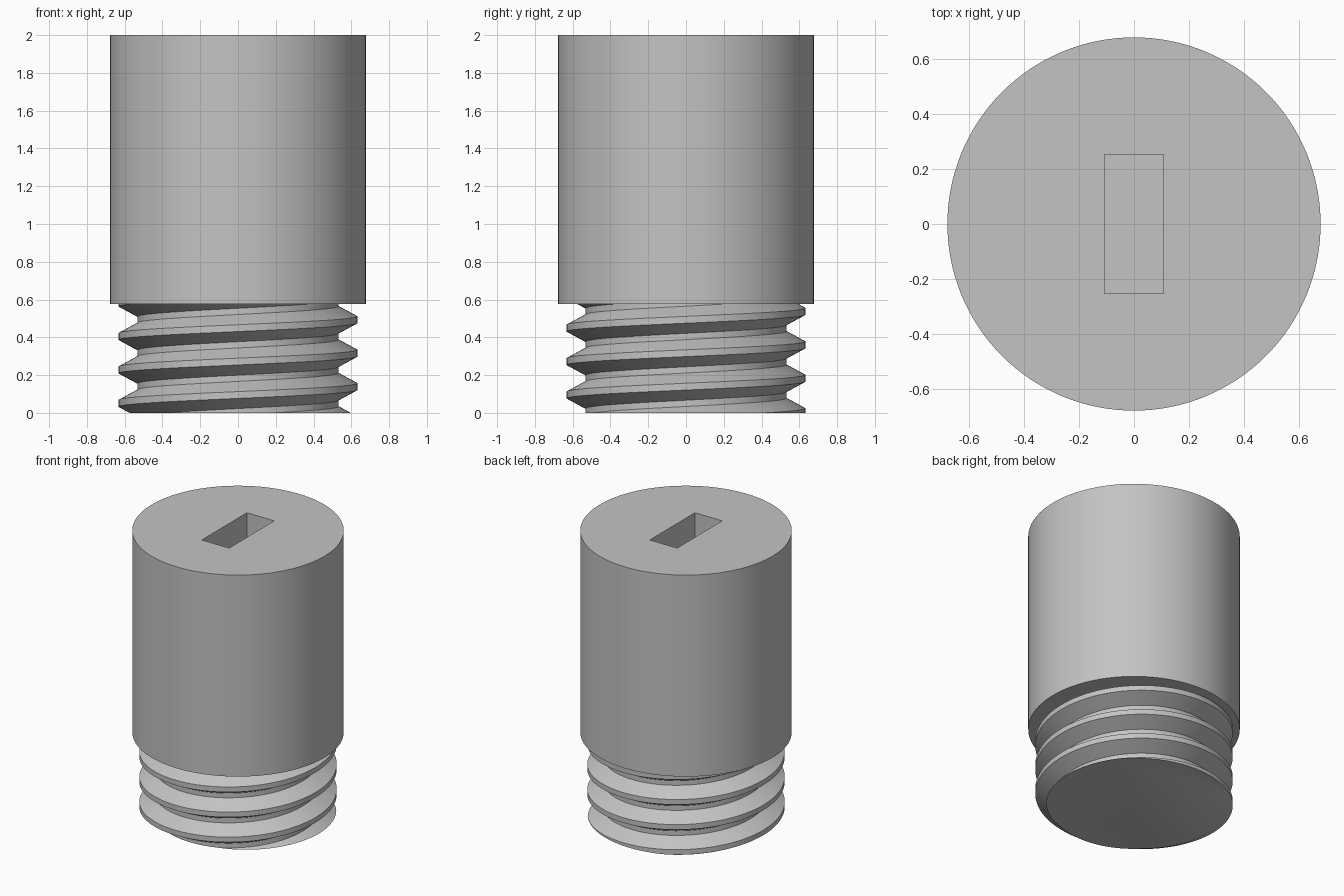
import bpy, bmesh, math
from mathutils import Vector

if "Cube" in bpy.data.objects:
    bpy.data.objects.remove(bpy.data.objects["Cube"])

steel = bpy.data.materials.new("plain grey")
steel.diffuse_color = (0.55, 0.55, 0.55, 1)
steel.use_nodes = True
steel.node_tree.nodes["Principled BSDF"].inputs["Base Color"].default_value = steel.diffuse_color

N = 128                          # segments around
R, Z0, Z1 = 0.677, 0.577, 2.0    # plain head
ROOT, CREST, PITCH = 0.532, 0.632, 0.177


def finish(bm, name):
    bmesh.ops.recalc_face_normals(bm, faces=bm.faces[:])
    me = bpy.data.meshes.new(name)
    bm.to_mesh(me)
    bm.free()
    me.materials.append(steel)
    ob = bpy.data.objects.new(name, me)
    bpy.context.collection.objects.link(ob)
    bpy.ops.object.select_all(action='DESELECT')
    ob.select_set(True)
    bpy.context.view_layer.objects.active = ob
    bpy.ops.object.shade_smooth_by_angle(angle=math.radians(30))


def walls(bm, lower, upper):
    n = len(lower)
    for i in range(n):
        j = (i + 1) % n
        bm.faces.new((lower[i], lower[j], upper[j], upper[i]))


# Head: cylinder with a rectangular blind slot in the top
bm = bmesh.new()
circle = [(R * math.cos(2 * math.pi * i / N), R * math.sin(2 * math.pi * i / N)) for i in range(N)]
rect = [(-0.107, -0.252), (0.107, -0.252), (0.107, 0.252), (-0.107, 0.252)]
ring = lambda pts, z: [bm.verts.new((x, y, z)) for x, y in pts]
low, top = ring(circle, Z0), ring(circle, Z1)
slot_low, slot_top = ring(rect, Z1 - 0.5), ring(rect, Z1)
walls(bm, low, top)
walls(bm, slot_low, slot_top)
bm.faces.new(low)
bm.faces.new(slot_low)
rim = [e for e in bm.edges if all(abs(v.co.z - Z1) < 1e-6 for v in e.verts)]
bmesh.ops.triangle_fill(bm, edges=rim, use_beauty=True, normal=Vector((0, 0, 1)))
finish(bm, "slotted_head")

# Thread: helical sheet with flat crests and roots, trimmed at both ends
bm = bmesh.new()
profile = [(CREST, -0.018), (CREST, 0.018), (ROOT, 0.072), (ROOT, 0.105)]
rows = [(r, z + 0.139 + PITCH * k) for k in range(-3, 5) for r, z in profile]
cols = []
for i in range(N):
    a = 2 * math.pi * i / N
    cols.append([bm.verts.new((r * math.cos(a), r * math.sin(a), z + PITCH * i / N)) for r, z in rows])
for i in range(N):
    a = cols[i]
    b = cols[i + 1] if i < N - 1 else cols[0][4:]   # seam climbs one pitch
    for j in range(min(len(a), len(b)) - 1):
        bm.faces.new((a[j], b[j], b[j + 1], a[j + 1]))
for z, s in ((0, -1), (Z0 + 0.02, 1)):
    bmesh.ops.bisect_plane(bm, geom=bm.verts[:] + bm.edges[:] + bm.faces[:], dist=1e-6,
                           plane_co=(0, 0, z), plane_no=(0, 0, s), clear_outer=True)
    cut = [e for e in bm.edges if e.is_boundary and all(abs(v.co.z - z) < 1e-4 for v in e.verts)]
    bmesh.ops.edgeloop_fill(bm, edges=cut)
finish(bm, "threaded_shank")
